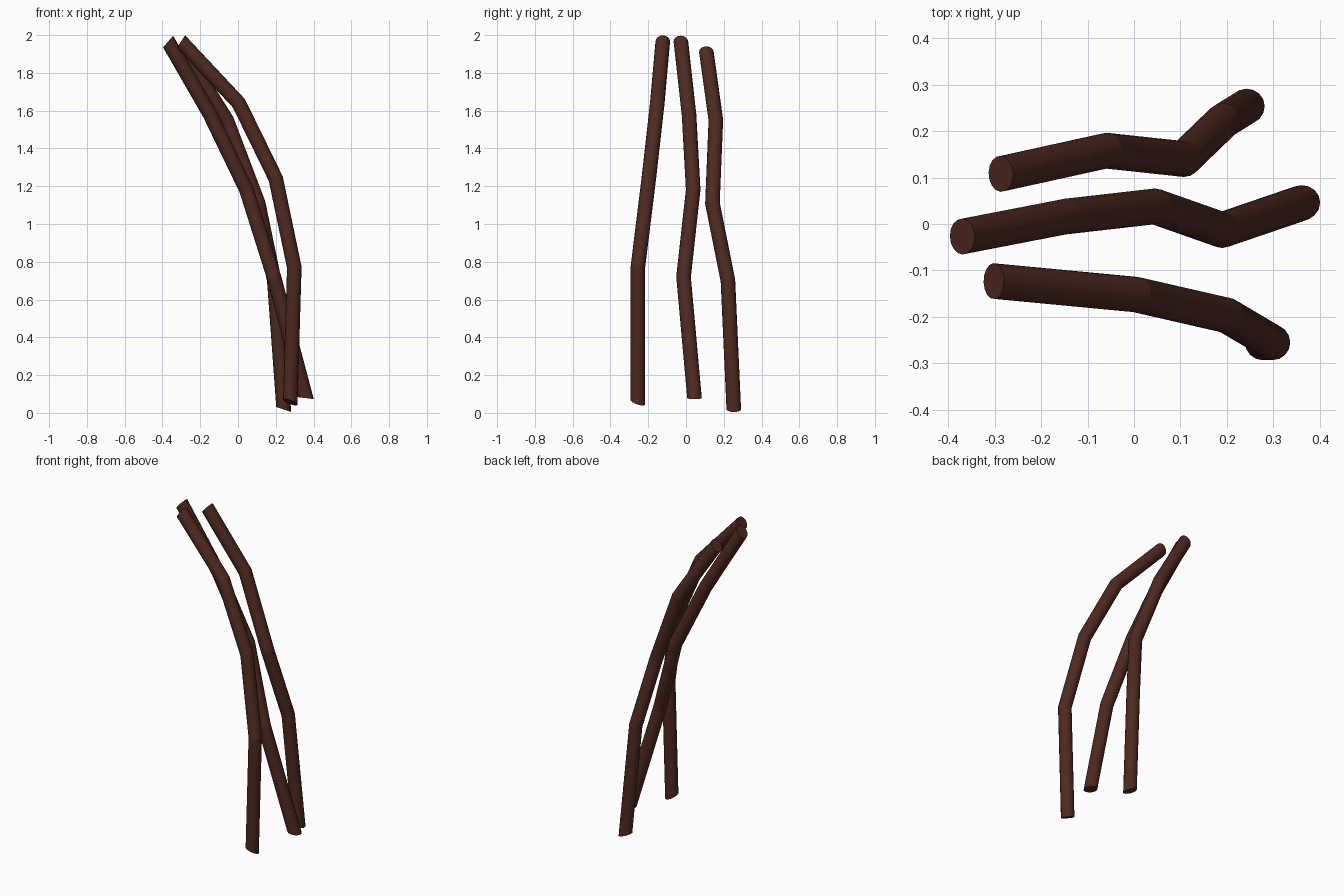
import bpy, bmesh, math
from mathutils import Vector

if "Cube" in bpy.data.objects:
    bpy.data.objects.remove(bpy.data.objects["Cube"])

SIDES, RADIUS = 16, 0.0385

mat = bpy.data.materials.new("dark_brown")
mat.diffuse_color = (0.075, 0.022, 0.014, 1)
mat.use_nodes = True
mat.node_tree.nodes["Principled BSDF"].inputs["Base Color"].default_value = mat.diffuse_color


def strand(name, pts, start_normal, end_normal):
    """Mitred tube along a polyline with slanted flat ends."""
    pts = [Vector(p) for p in pts]
    dirs = [(b - a).normalized() for a, b in zip(pts, pts[1:])]
    normals = ([Vector(start_normal)]
               + [(a + b).normalized() for a, b in zip(dirs, dirs[1:])]
               + [Vector(end_normal)])
    # round section on the first segment, carried along each segment to the next mitre plane
    d = dirs[0]
    u = d.cross(Vector((0, 1, 0))).normalized()
    v = d.cross(u)
    ring = []
    for i in range(SIDES):
        a = 2 * math.pi * i / SIDES
        ring.append(pts[0] + RADIUS * (u * math.cos(a) + v * math.sin(a)))
    bm = bmesh.new()
    rings = []
    for k, (p, n) in enumerate(zip(pts, normals)):
        d = dirs[max(k - 1, 0)]
        ring = [q + d * ((p - q).dot(n) / d.dot(n)) for q in ring]
        rings.append([bm.verts.new(q) for q in ring])
    for r, s in zip(rings, rings[1:]):
        for i in range(SIDES):
            j = (i + 1) % SIDES
            bm.faces.new((r[i], r[j], s[j], s[i]))
    bm.faces.new(rings[0])
    bm.faces.new(rings[-1])
    bmesh.ops.recalc_face_normals(bm, faces=bm.faces)
    for f in bm.faces:
        f.smooth = True
    # crisp bends and ends
    for r in rings:
        for i in range(SIDES):
            bm.edges.get((r[i], r[(i + 1) % SIDES])).smooth = False
    me = bpy.data.meshes.new(name)
    bm.to_mesh(me)
    bm.free()
    me.materials.append(mat)
    ob = bpy.data.objects.new(name, me)
    bpy.context.collection.objects.link(ob)


# three bent strands, bottom to top
strand("middle_strand",
       [(0.36, 0.045, 0.078), (0.19, -0.013, 0.72), (0.045, 0.038, 1.18),
        (-0.148, 0.016, 1.58), (-0.37, -0.027, 1.966)],
       (0.12, 0, 1), (-0.75, 0, 0.65))
strand("back_strand",
       [(0.242, 0.253, 0.018), (0.192, 0.222, 0.7), (0.107, 0.14, 1.11),
        (-0.06, 0.158, 1.55), (-0.287, 0.108, 1.91)],
       (0.33, 0, 1), (-0.75, 0, 0.65))
strand("front_strand",
       [(0.277, -0.255, 0.057), (0.298, -0.255, 0.77), (0.2, -0.197, 1.24),
        (0.004, -0.152, 1.64), (-0.302, -0.123, 1.966)],
       (0.35, 0.3, 1), (-0.83, 0, 0.56))
